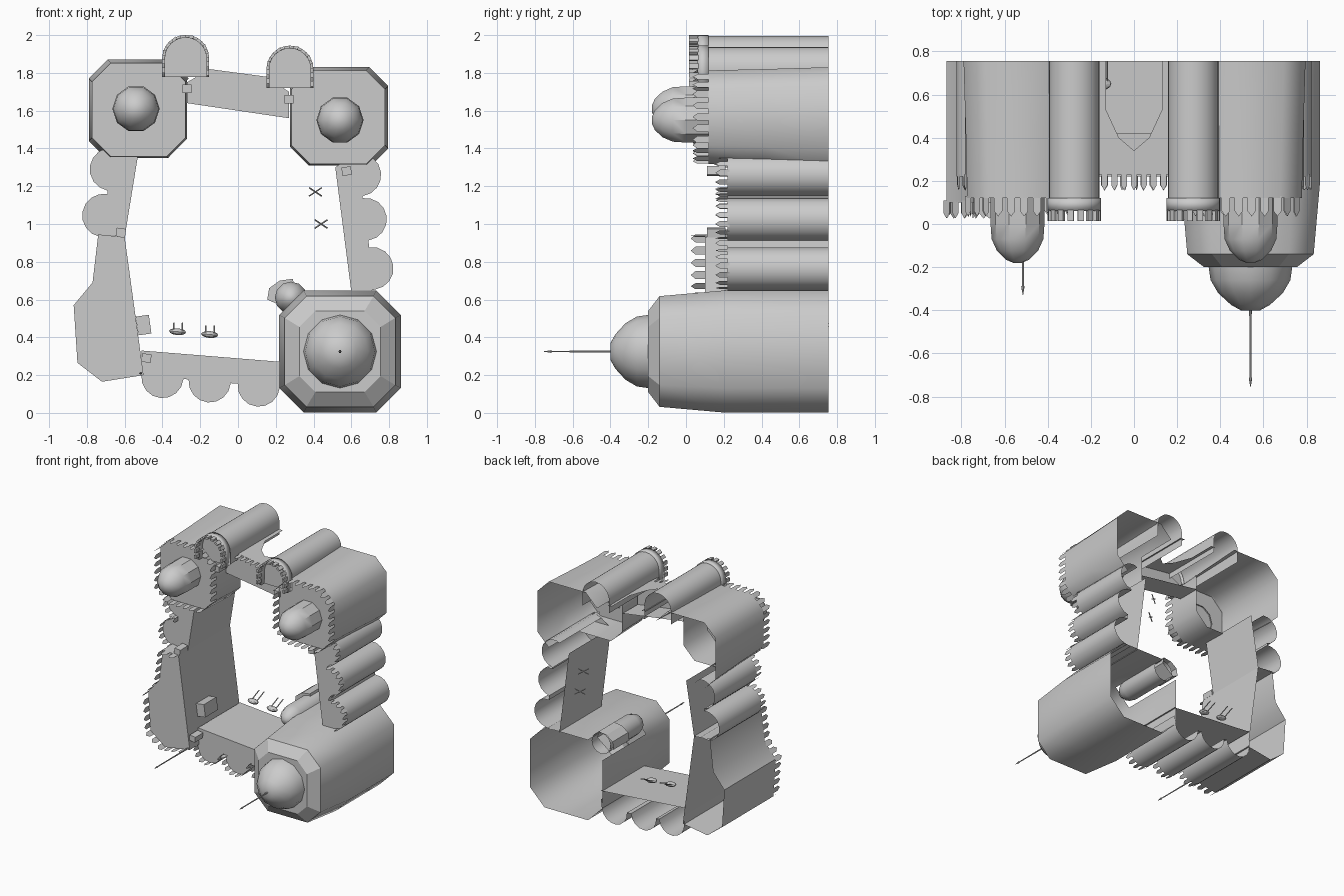
import bpy, bmesh
from math import sin, cos, pi, radians
from mathutils import Vector

if "Cube" in bpy.data.objects:
    bpy.data.objects.remove(bpy.data.objects["Cube"])

BACK = 0.755   # ground plane of the castle; towers rise toward -y


def finish(name, bm, smooth=None, thick=0):
    bmesh.ops.remove_doubles(bm, verts=bm.verts, dist=1e-5)
    bmesh.ops.recalc_face_normals(bm, faces=bm.faces)
    me = bpy.data.meshes.new(name)
    bm.to_mesh(me)
    bm.free()
    ob = bpy.data.objects.new(name, me)
    bpy.context.collection.objects.link(ob)
    if thick:
        m = ob.modifiers.new("thickness", 'SOLIDIFY')
        m.thickness, m.offset = thick, 0
    if smooth:
        bpy.ops.object.select_all(action='DESELECT')
        ob.select_set(True)
        bpy.context.view_layer.objects.active = ob
        bpy.ops.object.shade_smooth_by_angle(angle=radians(smooth))
    return ob


def loft(name, rings, cap=True, drop=(), short=(), smooth=None, thick=0):
    """Skin (y, outline) rings back to front; drop = edges left open, short = edges open in the rear band."""
    bm = bmesh.new()
    loops = [[bm.verts.new((x, y, z)) for x, z in pts] for y, pts in rings]
    for k, (a, b) in enumerate(zip(loops, loops[1:])):
        n = len(a)
        for i in range(n):
            if i in drop or (k == 0 and i in short):
                continue
            j = (i + 1) % n
            bm.faces.new((a[i], a[j], b[j], b[i]))
    if cap:
        bm.faces.new(loops[-1])
    return finish(name, bm, smooth, thick)


def lathe(name, cx, cz, profile, n=12, smooth=35):
    return loft(name, [(y, [(cx + r * cos(2 * pi * i / n), cz + r * sin(2 * pi * i / n))
                            for i in range(n)]) for y, r in profile], smooth=smooth)


def arc(cx, cz, r, a0, a1, n=8):
    return [(cx + r * cos(radians(a0 + (a1 - a0) * i / n)),
             cz + r * sin(radians(a0 + (a1 - a0) * i / n))) for i in range(n + 1)]


def octagon(cx, cz, h, c):
    k = h - c
    return [(cx + u, cz + v) for u, v in
            ((h, -k), (h, k), (k, h), (-k, h), (-h, k), (-h, -k), (-k, -h), (k, -h))]


def merlons(name, path, y0, y1, pitch=0.055, width=0.034, pointed=True, closed=False):
    """Row of thin battlement teeth along a path in the x-z plane."""
    bm = bmesh.new()
    pts = [Vector(p) for p in path] + ([Vector(path[0])] if closed else [])
    pos, dist, sh = pitch / 2, 0, y1 + (0.025 if pointed else 0)
    for p, q in zip(pts, pts[1:]):
        ln = (q - p).length
        while ln and pos <= dist + ln:
            t = (q - p) / ln
            c, w = p + t * (pos - dist), width / 2
            prof = [(-w, y0), (w, y0), (w, sh)] + ([(0, y1)] if pointed else []) + [(-w, sh)]
            bm.faces.new([bm.verts.new((c.x + t.x * u, y, c.y + t.y * u)) for u, y in prof])
            pos += pitch
        dist += ln
    return finish(name, bm, thick=0 if pointed else .015)


def box(name, x, y, z, sx, sy, sz, rot=0):
    bpy.ops.mesh.primitive_cube_add(size=1, location=(x, y, z), rotation=(0, radians(rot), 0))
    ob = bpy.context.object
    ob.name, ob.scale = name, (sx, sy, sz)
    return ob


def rod(name, a, b, r):
    a, b = Vector(a), Vector(b)
    bpy.ops.mesh.primitive_cylinder_add(vertices=6, radius=r, depth=(b - a).length, location=(a + b) / 2)
    bpy.context.object.rotation_euler = (b - a).to_track_quat('Z', 'Y').to_euler()
    bpy.context.object.name = name


# keep: large octagonal tower with dome, inner corner open behind the turret
kx, kz = 0.54, 0.325
loft("keep", [(BACK, octagon(kx, kz, .323, .13)), (.2, octagon(kx, kz, .323, .13)),
              (-.14, octagon(kx, kz, .293, .115))], cap=False, short=(3,), smooth=50)
loft("keep_shoulder", [(-.14, octagon(kx, kz, .293, .115)), (-.2, octagon(kx, kz, .215, .085))])
lathe("keep_dome", kx, kz, [(-.19, .195), (-.26, .185), (-.32, .15), (-.375, .09), (-.4, .045)])


# flag spikes
def spike(name, x, z, y0, y1):
    lathe(name, x, z, [(y0, .006), (y1 + .045, .004), (y1 + .04, .008), (y1, .001)], 6)


spike("keep_spike", kx, kz, -.39, -.755)
spike("wall_spike", -.515, .21, .15, -.33)

# two upper octagonal towers, open toward the courtyard at the rear
for side, cx, cz, dx, dz, inner in (("left", -.525, 1.605, -.54, 1.61, (0, 7, 6)),
                                    ("right", .53, 1.565, .54, 1.55, (4, 5, 6))):
    top = octagon(cx, cz, .248, .1)
    loft(side + "_tower", [(BACK, octagon(cx, cz, .265, .1)), (.42, octagon(cx, cz, .255, .1)),
                           (.12, top)], short=inner, smooth=50)
    merlons(side + "_tower_merlons", top, .13, .035, .06, .038, closed=True)
    lathe(side + "_tower_dome", dx, dz, [(.13, .125), (0, .125), (-.07, .12), (-.125, .095),
                                         (-.165, .055), (-.18, .02)], 10)

# round gate towers with crenellated crowns
for side, cx, cz in (("left", -.277, 1.877), ("right", .275, 1.82)):
    def arch(r):
        return [(cx + r, cz - .1)] + arc(cx, cz, r, 0, 180, 12) + [(cx - r, cz - .1)]
    last = len(arch(.1)) - 1
    loft(side + "_gate_tower", [(BACK, arch(.118)), (.1, arch(.118))], drop=(last,), smooth=35)
    loft(side + "_gate_crown", [(.12, arch(.117)), (.06, arch(.117))], cap=False, drop=(last,),
         smooth=35, thick=.015)
    merlons(side + "_gate_merlons", arch(.117), .065, .015, .046, .028, pointed=False)

# gate wall with pointed archway
gate = [(-.27, 1.64), (.27, 1.56), (.27, 1.7), (.15, 1.78), (-.15, 1.82), (-.27, 1.75)]
loft("gate_wall", [(BACK, gate), (.42, gate), (.23, gate)], drop=(1, 2, 3, 4, 5), short=(0,))
bm = bmesh.new()
bm.faces.new([bm.verts.new((x, y, 1.8 - x * .133)) for x, y in
              ((-.17, .23), (.17, .23), (.17, BACK), (.13, BACK), (.13, .53), (.07, .4), (0, .34),
               (-.07, .4), (-.13, .53), (-.13, BACK), (-.17, BACK))])
finish("gate_arch", bm)
merlons("gate_wall_merlons", [(-.16, 1.82), (.16, 1.78)], .235, .155, .046, .028)


# curtain walls: straight courtyard face, scalloped outer face
def curtain(name, inner, outer, lobes, r, a0):
    arcs = [p for cx, cz in lobes for p in arc(cx, cz, r, a0, a0 + 180)]
    pts = [inner[1], outer[1]] + arcs + [outer[0], inner[0]]
    loft(name, [(BACK, pts), (.22, pts)], drop=(0, len(pts) - 2), smooth=35)
    merlons(name + "_merlons", arcs, .23, .155, .05, .032)


curtain("left_curtain", [(-.60, .93), (-.53, 1.36)], [(-.66, .94), (-.60, 1.36)],
        [(-.67, 1.29), (-.71, 1.045)], .115, 80)
# outline of the right wall runs bottom to top
curtain("right_curtain", [(.515, 1.3), (.60, .64)], [(.6, 1.36), (.67, .64)],
        [(.71, .765), (.675, 1.025), (.645, 1.26)], .113, -82)
curtain("lower_curtain", [(.23, .27), (-.51, .33)], [(.23, .2), (-.51, .265)],
        [(-.40, .19), (-.15, .167), (.11, .145)], .112, 175)

# lower left bastion
bast = [(-.6, .93), (-.74, .945), (-.77, .69), (-.87, .57), (-.85, .265), (-.72, .165), (-.5, .2)]
loft("bastion", [(BACK, bast), (.1, bast)], smooth=40)
merlons("bastion_merlons", bast, .11, .025, .065, .042)

# small stair turret beside the keep with its stepped plate
lathe("stair_turret", .28, .61, [(.68, .085), (.3, .085), (.24, .07), (.2, .035), (.19, .01)])
plate = [(.155, .6), (.2, .58), (.3, .66), (.29, .71), (.22, .7), (.165, .66)]
loft("stair_turret_plate", [(.7, plate), (.5, plate)])

# wall doors and the courtyard shed
for i, (x, z, rot) in enumerate(((-.62, .955, 8), (-.27, 1.715, 0), (.27, 1.66, 0),
                                 (.575, 1.28, -8), (-.485, .29, 8))):
    box(f"wall_door_{i}", x, .16, z, .05, .1, .045, rot)
box("shed", -.5, .32, .465, .07, .16, .1, -8)

# carts on the courtyard floor
for i, (x, z) in enumerate(((-.32, .43), (-.15, .415))):
    bpy.ops.mesh.primitive_uv_sphere_add(segments=12, ring_count=6, radius=1, location=(x, .65, z),
                                         rotation=(0, radians(5), 0))
    bpy.context.object.name, bpy.context.object.scale = f"cart_{i}", (.045, .03, .018)
    for s in (-.02, .025):
        rod(f"cart_handle_{i}", (x + s, .65, z), (x + s, BACK, z + .045), .004)

# crossed training posts
for i, (x, z) in enumerate(((.41, 1.17), (.44, 1.0))):
    for s in (-1, 1):
        rod(f"crossed_post_{i}", (x - .033, .7, z - .022 * s), (x + .033, .74, z + .022 * s), .004)
